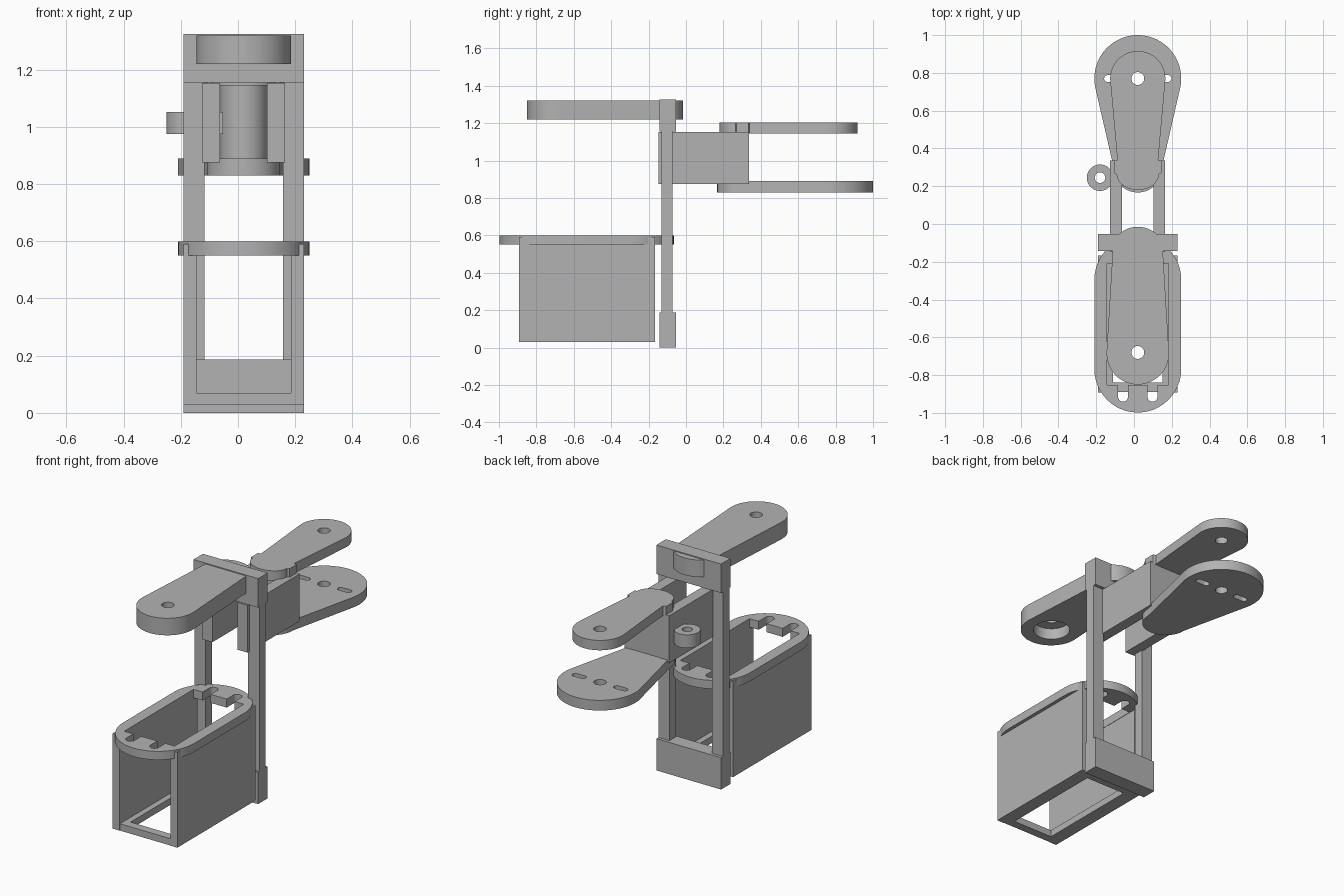
import bpy, bmesh
from math import sin, cos, pi, radians

CX = 0.02  # symmetry axis of the frame

if "Cube" in bpy.data.objects:
    bpy.data.objects.remove(bpy.data.objects["Cube"], do_unlink=True)

grey = bpy.data.materials.new("plain grey")
grey.use_nodes = True
grey.diffuse_color = (0.45, 0.45, 0.45, 1)
grey.node_tree.nodes["Principled BSDF"].inputs["Base Color"].default_value = (0.45, 0.45, 0.45, 1)


def prism(name, outline, z0, z1):
    """Extrude a plan outline between two heights."""
    bm = bmesh.new()
    face = bm.faces.new([bm.verts.new((x, y, z0)) for x, y in outline])
    top = bmesh.ops.extrude_face_region(bm, geom=[face])["geom"]
    bmesh.ops.translate(bm, vec=(0, 0, z1 - z0),
                        verts=[v for v in top if isinstance(v, bmesh.types.BMVert)])
    bmesh.ops.recalc_face_normals(bm, faces=bm.faces)
    mesh = bpy.data.meshes.new(name)
    bm.to_mesh(mesh)
    bm.free()
    mesh.materials.append(grey)
    obj = bpy.data.objects.new(name, mesh)
    bpy.context.collection.objects.link(obj)
    return obj


def box(name, x0, x1, y0, y1, z0, z1):
    return prism(name, [(x0, y0), (x1, y0), (x1, y1), (x0, y1)], z0, z1)


def arc(cx, cy, rx, ry, a0, a1, n=24):
    return [(cx + rx * cos(radians(a0 + (a1 - a0) * i / n)),
             cy + ry * sin(radians(a0 + (a1 - a0) * i / n))) for i in range(n + 1)]


def disc(name, x, y, r, z0, z1):
    return prism(name, arc(x, y, r, r, 0, 360, 40)[:-1], z0, z1)


def slot(name, xa, ya, xb, yb, r, z0, z1):
    """Rounded slot running along x or along y."""
    if ya == yb:
        pts = arc(xb, yb, r, r, -90, 90) + arc(xa, ya, r, r, 90, 270)
    else:
        pts = arc(xb, yb, r, r, 0, 180) + arc(xa, ya, r, r, 180, 360)
    return prism(name, pts, z0, z1)


def cut(obj, *cutters):
    bpy.context.view_layer.objects.active = obj
    for c in cutters:
        c.hide_render = True
        mod = obj.modifiers.new("cut", 'BOOLEAN')
        mod.operation = 'DIFFERENCE'
        mod.solver = 'EXACT'
        mod.object = c
        bpy.ops.object.modifier_apply(modifier=mod.name)
        bpy.data.objects.remove(c, do_unlink=True)


def smooth(obj):
    bpy.ops.object.select_all(action='DESELECT')
    obj.select_set(True)
    bpy.context.view_layer.objects.active = obj
    bpy.ops.object.shade_smooth_by_angle(angle=radians(30))


def lever(name, wide_y, r, side, end_y, tip, z0, z1, tilt):
    """Round wide end, tapering along straight sides to an elliptical tip."""
    s = 1 if wide_y > end_y else -1
    half = [(x, wide_y + s * y) for x, y in arc(0, 0, r, r, 90, -tilt)]
    half += side
    w, y0 = side[-1]
    half += [(w * cos(t), y0 + (end_y - y0) * sin(t))
             for t in [pi / 2 * i / 16 for i in range(1, 17)]]
    pts = [(CX + x, y) for x, y in half]
    pts += [(CX - x, y) for x, y in reversed(half[1:-1])]
    # the first and last points lie on the axis
    pts[0] = (CX, pts[0][1])
    return prism(name, pts, z0, z1)


# Upright frame: two posts with a cross bar at each end
for side, x0, x1 in (("right", -0.19, -0.118), ("left", 0.158, 0.23)):
    box(side + "_post", x0, x1, -0.131, -0.072, 0.1, 1.25)
box("bottom_bar", -0.19, 0.23, -0.142, -0.054, 0, 0.187)
box("top_bar", -0.19, 0.23, -0.142, -0.054, 1.155, 1.325)

# Upper front arm with a stepped bore open below
front_arm = lever("front_arm", -0.685, 0.165, [(0.132, -0.13)], -0.015, 0, 1.22, 1.32, 4)
cut(front_arm, disc("bore", CX, -0.68, 0.1, 1.1, 1.285),
    disc("screw_hole", CX, -0.68, 0.034, 1.1, 1.4))
smooth(front_arm)

# Side plates and the rounded block that joins them
for side, x0, x1 in (("right", -0.126, -0.063), ("left", 0.102, 0.165)):
    box(side + "_plate", x0, x1, -0.148, 0.337, 0.875, 1.153)
block = prism("joining_block", arc(CX, 0.28, 0.083, 0.083, 180, 360)
              + [(CX + 0.083, 0.335), (CX - 0.083, 0.335)], 0.88, 1.15)
smooth(block)

# Rear arms, one above and one below the plates
upper = lever("upper_rear_arm", 0.77, 0.146,
              [(0.108, 0.34), (0.126, 0.335), (0.126, 0.27), (0.112, 0.265)],
              0.18, 0, 1.145, 1.203, 5)
cut(upper, disc("pivot_hole", CX, 0.77, 0.034, 1, 1.3))
smooth(upper)

lower = lever("lower_rear_arm", 0.77, 0.23, [(0.137, 0.34), (0.127, 0.29)],
              0.167, 0, 0.83, 0.89, 12)
cut(lower, disc("pivot_hole", CX, 0.77, 0.034, 0.7, 1),
    *[slot("side_slot", CX + s * 0.135 - 0.025, 0.77, CX + s * 0.135 + 0.025, 0.77,
           0.018, 0.7, 1) for s in (-1, 1)])
smooth(lower)

# Small eyelet on the right plate
eyelet = disc("eyelet", -0.18, 0.245, 0.07, 0.975, 1.053)
cut(eyelet, disc("eyelet_hole", -0.18, 0.245, 0.028, 0.9, 1.1))
smooth(eyelet)
box("eyelet_tab", -0.125, -0.052, 0.2, 0.29, 0.976, 1.052)

# Tray: two walls, a framed floor and a rounded rim, open at both ends
for side, x0, x1 in (("right", -0.19, -0.145), ("left", 0.185, 0.23)):
    box(side + "_tray_wall", x0, x1, -0.892, -0.167, 0.03, 0.59)
floor = box("tray_floor", -0.185, 0.225, -0.89, -0.169, 0.03, 0.07)
cut(floor, box("floor_window", -0.11, 0.15, -0.84, -0.22, 0, 0.1))

rim = slot("tray_rim", CX, -0.768, CX, -0.295, 0.23, 0.55, 0.6)
cutters = [box("rim_window", -0.143, 0.183, -0.852, -0.208, 0.5, 0.7)]
for s in (-1, 1):
    for ya, yb in ((-0.915, -0.8), (-0.26, -0.148)):
        cutters.append(slot("screw_slot", CX + s * 0.078, ya, CX + s * 0.078, yb, 0.026, 0.5, 0.7))
cut(rim, *cutters)
smooth(rim)
